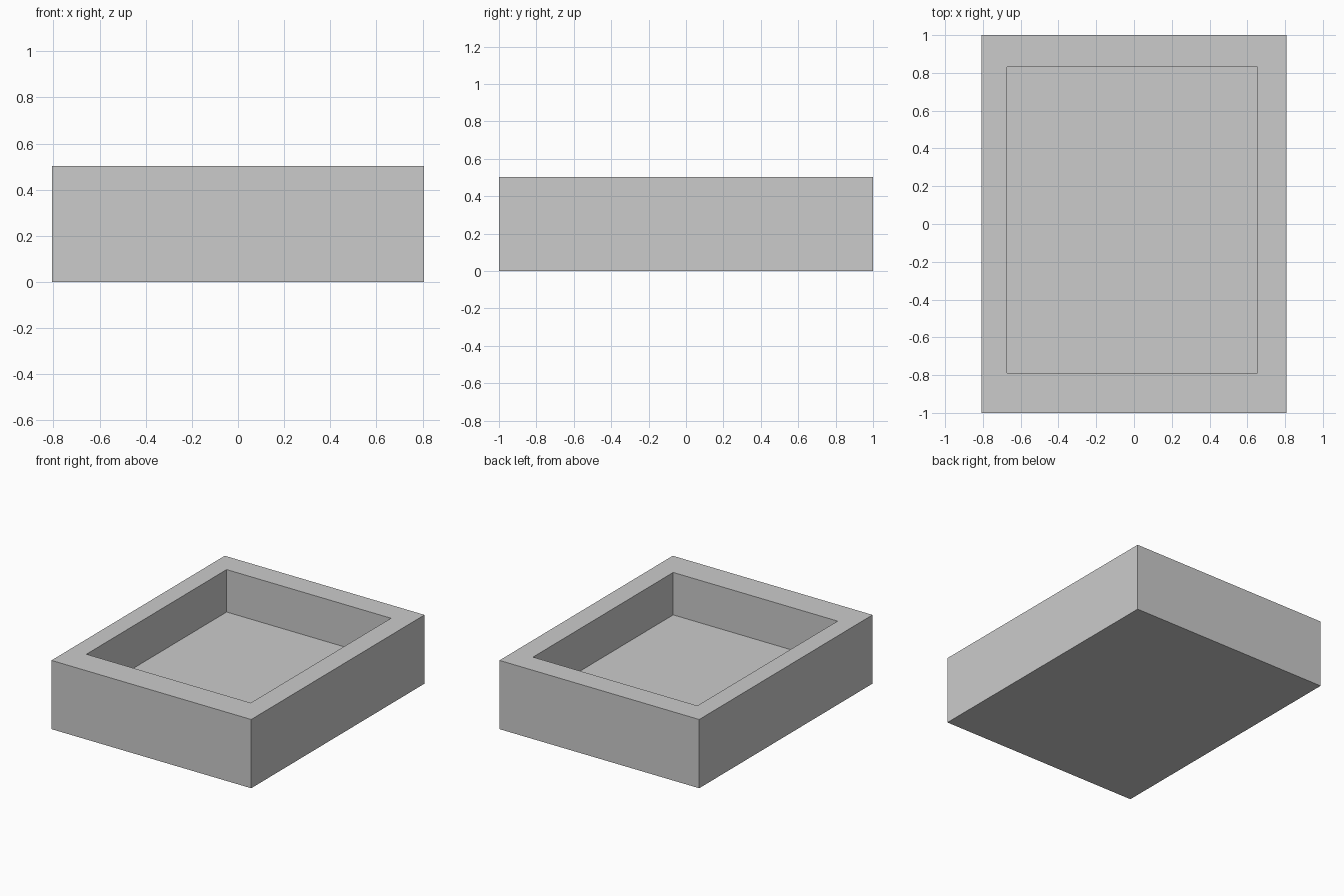
import bpy, bmesh
from mathutils import Matrix

if "Cube" in bpy.data.objects:
    bpy.data.objects.remove(bpy.data.objects["Cube"])

W, D, H = 1.614, 2.0, 0.502            # outer size
X0, X1, Y0, Y1 = -0.673, 0.655, -0.788, 0.83   # recess opening, slightly off centre
FLOOR = 0.192                          # height of the recess floor

# Solid outer block standing on z = 0
bm = bmesh.new()
bmesh.ops.create_cube(bm, size=1, matrix=Matrix.Translation((0, 0, H / 2)) @ Matrix.Diagonal((W, D, H, 1)))

# Rim: inset the top face and fit it to the opening
bm.normal_update()
top = max(bm.faces, key=lambda f: f.calc_center_median().z)
bmesh.ops.inset_region(bm, faces=[top], thickness=0.15)
for v in top.verts:
    v.co.x = X1 if v.co.x > 0 else X0
    v.co.y = Y1 if v.co.y > 0 else Y0

# Recess: push the inner face down to the floor
floor = bmesh.ops.extrude_discrete_faces(bm, faces=[top])["faces"][0]
for v in floor.verts:
    v.co.z = FLOOR
bmesh.ops.recalc_face_normals(bm, faces=bm.faces)

mesh = bpy.data.meshes.new("tray")
bm.to_mesh(mesh)
bm.free()
bpy.context.collection.objects.link(bpy.data.objects.new("tray", mesh))
